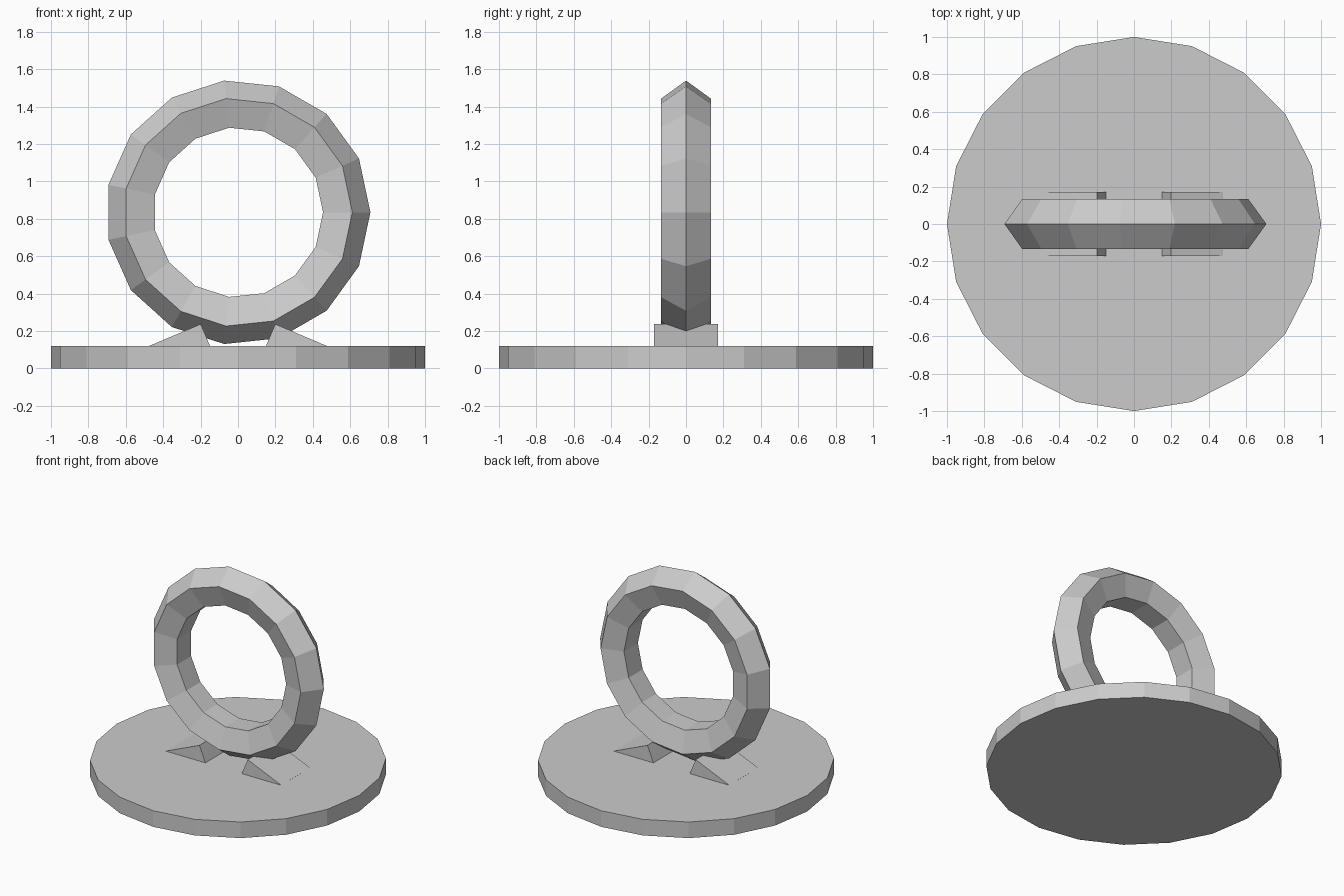
import bpy
from math import radians

if "Cube" in bpy.data.objects:
    bpy.data.objects.remove(bpy.data.objects["Cube"])


def wedge(name, side):
    # Tilted block, half sunk in the base, that chocks the ring
    bpy.ops.mesh.primitive_cube_add(size=1, location=(side * 0.312, 0, 0.119),
                                    rotation=(0, side * 0.4, 0))
    block = bpy.context.object
    block.name = name
    block.scale = (0.30, 0.34, 0.13)


# Round base plate
bpy.ops.mesh.primitive_cylinder_add(vertices=20, radius=1, depth=0.12, location=(0, 0, 0.06))
bpy.context.object.name = "base"

# Upright faceted ring with a five-sided section
bpy.ops.mesh.primitive_torus_add(major_segments=15, minor_segments=5, major_radius=0.568,
                                 minor_radius=0.14, location=(0, 0, 0.835),
                                 rotation=(radians(90), 0, 0))
ring = bpy.context.object
ring.name = "ring"
for face in ring.data.polygons:
    face.use_smooth = False

# Supports on both sides
wedge("left_support", -1)
wedge("right_support", 1)
